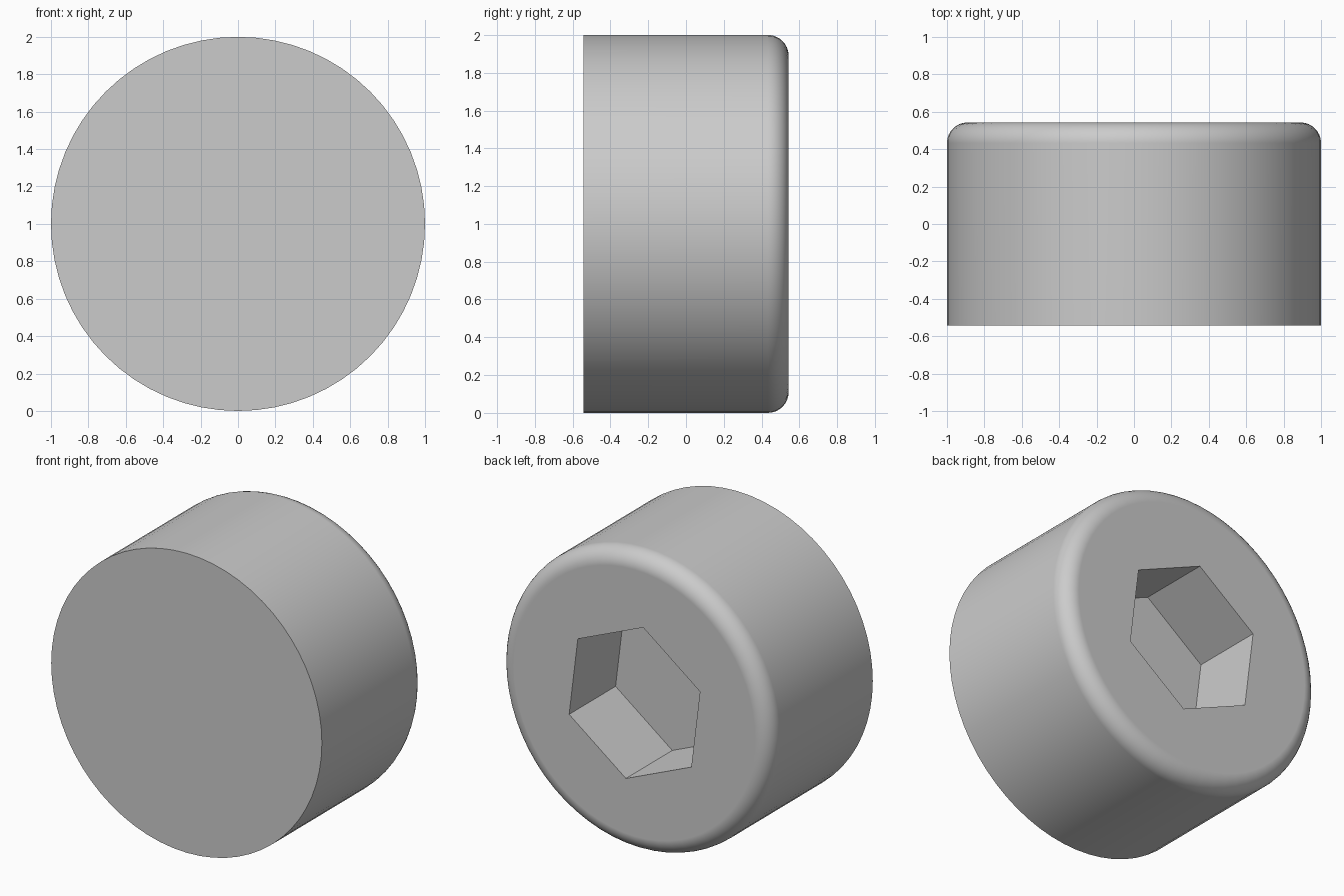
import bpy, bmesh, math
from mathutils import Matrix

if "Cube" in bpy.data.objects:
    bpy.data.objects.remove(bpy.data.objects["Cube"], do_unlink=True)

RADIUS, HALF, FILLET = 1.0, 0.543, 0.11
SEGMENTS, FILLET_STEPS = 64, 8
SOCKET_RADIUS, SOCKET_DEPTH, SOCKET_TURN = 0.525, 0.49, math.radians(7)

grey = bpy.data.materials.new("plain_grey")
grey.use_nodes = True
grey.diffuse_color = (0.6, 0.6, 0.6, 1)
grey.node_tree.nodes["Principled BSDF"].inputs["Base Color"].default_value = (0.6, 0.6, 0.6, 1)


def ring(bm, radius, y, count, start=0.0):
    """Ring of vertices around the y axis, centred at height RADIUS."""
    angles = [start + math.tau * i / count for i in range(count)]
    return [bm.verts.new((radius * math.cos(a), y, RADIUS + radius * math.sin(a))) for a in angles]


def stack(name, profile, count, start=0.0):
    """Closed solid from (radius, y) rings joined one after another."""
    bm = bmesh.new()
    rings = [ring(bm, r, y, count, start) for r, y in profile]
    for a, b in zip(rings, rings[1:]):
        for i in range(count):
            j = (i + 1) % count
            bm.faces.new((a[i], a[j], b[j], b[i]))
    bm.faces.new(rings[0])
    bm.faces.new(rings[-1])
    bmesh.ops.recalc_face_normals(bm, faces=bm.faces)
    mesh = bpy.data.meshes.new(name)
    bm.to_mesh(mesh)
    bm.free()
    mesh.materials.append(grey)
    obj = bpy.data.objects.new(name, mesh)
    bpy.context.collection.objects.link(obj)
    return obj


# Round head with a sharp front rim and a rounded back rim
profile = [(RADIUS, -HALF)]
for i in range(FILLET_STEPS + 1):
    t = math.pi / 2 * i / FILLET_STEPS
    profile.append((RADIUS - FILLET + FILLET * math.cos(t), HALF - FILLET + FILLET * math.sin(t)))
head = stack("screw_head", profile, SEGMENTS)

# Hexagonal socket cut into the back
cutter = stack("socket_cutter",
               [(SOCKET_RADIUS, HALF - SOCKET_DEPTH), (SOCKET_RADIUS, HALF + 0.2)],
               6, math.pi / 2 + SOCKET_TURN)
cutter.hide_render = True
cut = head.modifiers.new("socket", 'BOOLEAN')
cut.operation = 'DIFFERENCE'
cut.solver = 'EXACT'
cut.object = cutter

bpy.ops.object.select_all(action='DESELECT')
head.select_set(True)
bpy.context.view_layer.objects.active = head
bpy.ops.object.modifier_apply(modifier=cut.name)
bpy.data.objects.remove(cutter, do_unlink=True)

# Smooth sides, crisp edges, flat end faces
bpy.ops.object.shade_smooth_by_angle(angle=math.radians(30))
weighted = head.modifiers.new("flat_ends", 'WEIGHTED_NORMAL')
weighted.keep_sharp = True
